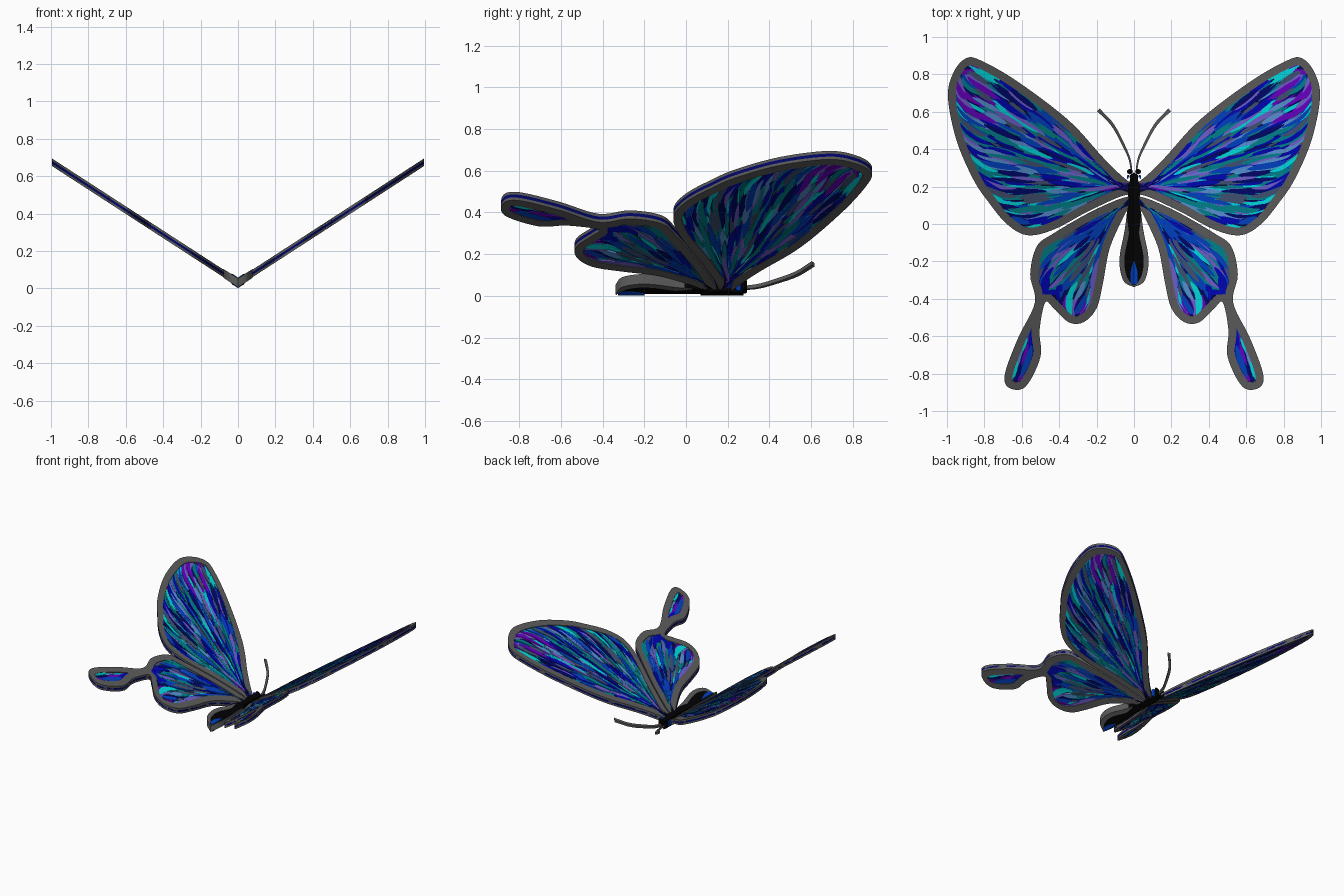
import bpy, bmesh, math, random
from mathutils import Vector as V

if "Cube" in bpy.data.objects:
    bpy.data.objects.remove(bpy.data.objects["Cube"])

random.seed(7)
SLOPE, BASE, RIM = 0.648, 0.03, 0.042

PALETTE = {
    "grey": (.37, .37, .37), "black": (.04, .04, .05), "navy": (.02, .06, .42),
    "blue": (0, .06, .72), "royal": (.02, .27, .78), "teal": (0, .52, .56),
    "cyan": (0, .88, .9), "sky": (.35, .58, .85), "lavender": (.45, .38, .82),
    "slate": (.27, .33, .46), "purple": (.42, .02, .78)}
NAMES = list(PALETTE)
MATS = []
for name, col in PALETTE.items():
    m = bpy.data.materials.new(name)
    m.diffuse_color = (*[c ** 2.2 for c in col], 1)
    m.use_nodes = True
    m.node_tree.nodes["Principled BSDF"].inputs["Base Color"].default_value = m.diffuse_color
    MATS.append(m)


def fold(p, h):
    """Lift a flat plan point onto the raised wing plane."""
    return (p[0], p[1], BASE + SLOPE * p[0] + h / 0.84)


def finish(bm, name):
    bmesh.ops.recalc_face_normals(bm, faces=bm.faces)
    me = bpy.data.meshes.new(name)
    bm.to_mesh(me)
    bm.free()
    for m in MATS:
        me.materials.append(m)
    ob = bpy.data.objects.new(name, me)
    bpy.context.collection.objects.link(ob)
    ob.modifiers.new("mirror", "MIRROR").use_axis[0] = True
    return ob


def strip(bm, left, right, h, mat):
    """Closed ribbon with thickness between two edge lines."""
    rings = [[bm.verts.new(fold(p, z)) for p, z in ((a, h), (b, h), (b, -h), (a, -h))]
             for a, b in zip(left, right)]
    faces = [rings[0], rings[-1]]
    for r, s in zip(rings, rings[1:]):
        faces += [[r[i], r[(i + 1) % 4], s[(i + 1) % 4], s[i]] for i in range(4)]
    for f in faces:
        bm.faces.new(f).material_index = NAMES.index(mat)


def plate(bm, pts, h, mat):
    top = [bm.verts.new(fold(p, h)) for p in pts]
    low = [bm.verts.new(fold(p, -h)) for p in pts]
    n = len(pts)
    faces = [top, low] + [[top[i], top[(i + 1) % n], low[(i + 1) % n], low[i]] for i in range(n)]
    for f in faces:
        bm.faces.new(f).material_index = NAMES.index(mat)


def smooth(pts, n=6):
    """Catmull-Rom curve through an open list of points."""
    p = [V(q) for q in pts]
    p = [2 * p[0] - p[1]] + p + [2 * p[-1] - p[-2]]
    out = []
    for a, b, c, d in zip(p, p[1:], p[2:], p[3:]):
        for k in range(n):
            t = k / n
            out.append(0.5 * (2 * b + (c - a) * t + (2 * a - 5 * b + 4 * c - d) * t * t
                              + (3 * b - a - 3 * c + d) * t ** 3))
    return out + [p[-2]]


def normals(line):
    out = []
    for i in range(len(line)):
        d = (line[min(i + 1, len(line) - 1)] - line[max(i - 1, 0)]).normalized()
        out.append(V((d.y, -d.x)))
    return out


def inside(p, poly):
    hit = False
    for a, b in zip(poly, poly[1:] + poly[:1]):
        if (a.y > p.y) != (b.y > p.y) and p.x < (b.x - a.x) * (p.y - a.y) / (b.y - a.y) + a.x:
            hit = not hit
    return hit


def rim(name, line, width, h):
    """Grey border running clockwise along an outline, tapering at its ends."""
    bm = bmesh.new()
    n = len(line) - 1
    inner = [p + v * width * min(1, 0.15 + min(i, n - i) / 6)
             for i, (p, v) in enumerate(zip(line, normals(line)))]
    strip(bm, line, inner, h, "grey")
    return finish(bm, name)


def wing(name, pts, root, tries, accent):
    line, root = smooth(pts), V(root)
    tang = [V((-v.y, v.x)) for v in normals(line)]
    bm = bmesh.new()
    plate(bm, line, 0.006, "navy")
    finish(bm, name + "_membrane")
    rim(name + "_rim", line, RIM, 0.017)

    def near(p):
        return min(((p - q).length, i) for i, q in enumerate(line))

    def ok(p):
        d = near(p)[0]
        return d > 0.036 * min(1, (p - root).length / 0.35) and inside(p, line)

    def flow(p):
        r = (p - root).normalized()
        if p.y < -0.42 and p.x > 0.45:
            r = V((0.3, -0.95))
        d, i = near(p)
        t = tang[i] if tang[i].dot(r) > 0 else -tang[i]
        w = max(0, 1 - d / 0.13)
        return (r * (1 - w) + t * w).normalized()

    # Coloured scales following the veins from root to edge
    bm = bmesh.new()
    seeds = []
    for _ in range(tries):
        p = V((random.uniform(0, 1), random.uniform(-0.9, 0.9)))
        if not ok(p) or any((p - s).length < 0.026 for s in seeds):
            continue
        seeds.append(p)
        path = [p]
        for sign in (1, -1):
            q = p
            for _ in range(random.randint(3, 6)):
                q = q + flow(q) * 0.02 * sign
                if not ok(q):
                    break
                path.insert(len(path) if sign > 0 else 0, q)
        if len(path) < 4:
            continue
        r = (p - root).length
        w = random.uniform(0.009, 0.017) * min(1, 0.4 + r * 1.5)
        n = len(path) - 1
        prof = [w * (0.15 + 0.85 * math.sin(math.pi * i / n) ** 0.6) if 0 < i < n else w * 0.2
                for i in range(n + 1)]
        nv = normals(path)
        if accent(p) and random.random() < 0.6:
            col = random.choice(["purple", "purple", "lavender", "cyan", "royal"])
        elif r < 0.15:
            col = random.choice(["black", "navy", "blue", "purple", "royal"])
        else:
            col = random.choice(["blue", "blue", "royal", "royal", "teal", "teal", "teal", "navy",
                                 "cyan", "sky", "slate", "lavender"])
        strip(bm, [a + v * k for a, v, k in zip(path, nv, prof)],
              [a - v * k for a, v, k in zip(path, nv, prof)],
              random.uniform(0.009, 0.016), col)
    finish(bm, name + "_scales")


# Wings (outlines run clockwise in plan)
wing("forewing", [(.02, .22), (.08, .27), (.17, .36), (.35, .555), (.62, .76), (.82, .875), (.90, .885),
                  (.965, .81), (.995, .68), (.95, .45), (.86, .24), (.78, .12), (.68, 0), (.57, -.06),
                  (.43, -.03), (.25, .065), (.09, .14), (.02, .16)],
     (.02, .19), 9000, lambda p: p.x > .78 and p.y > .55)
wing("hindwing", [(.02, .15), (.1, .125), (.25, .055), (.43, -.05), (.52, -.12), (.555, -.27), (.53, -.42),
                  (.62, -.61), (.69, -.8), (.67, -.875), (.58, -.87), (.50, -.71), (.505, -.57),
                  (.475, -.42), (.43, -.45), (.35, -.525), (.27, -.525), (.20, -.45), (.165, -.31),
                  (.13, -.13), (.06, .03), (.02, .1)],
     (.02, .13), 7000, lambda p: p.y < -.38)

# Abdomen
bm = bmesh.new()
plate(bm, smooth([(0, .12), (.03, .1), (.045, 0), (.065, -.15), (.065, -.24), (.045, -.31), (0, -.33)], 4),
      .018, "black")
finish(bm, "abdomen")
rim("abdomen_rim", smooth([(.04, .03), (.055, -.06), (.075, -.16), (.075, -.24), (.052, -.31), (0, -.338)]),
    .026, .02)
bm = bmesh.new()
strip(bm, [(0, -.2), (0, -.26), (0, -.325)], [(.004, -.2), (.02, -.26), (.02, -.315)], .023, "royal")
finish(bm, "abdomen_tip")

# Thorax and head
bm = bmesh.new()
plate(bm, smooth([(0, .275), (.022, .26), (.022, .235), (.032, .2), (.03, .14), (.018, .09), (0, .07)], 3),
      .024, "black")
finish(bm, "thorax")
bm = bmesh.new()
plate(bm, [(.022 + .016 * math.cos(a), .28 + .014 * math.sin(a))
           for a in [math.tau * i / 10 for i in range(10)]], .02, "black")
finish(bm, "eyes")
bm = bmesh.new()
strip(bm, [(.024, .265), (.03, .245)], [(.036, .26), (.038, .24)], .022, "royal")
finish(bm, "cheeks")

# Antennae
line = smooth([(.012, .28), (.025, .35), (.06, .43), (.115, .53), (.19, .61)])
nv = normals(line)
wid = [.004 + .006 * i / len(line) for i in range(len(line))]
bm = bmesh.new()
strip(bm, [p + v * w for p, v, w in zip(line, nv, wid)],
      [p - v * w for p, v, w in zip(line, nv, wid)], .007, "grey")
finish(bm, "antennae")
